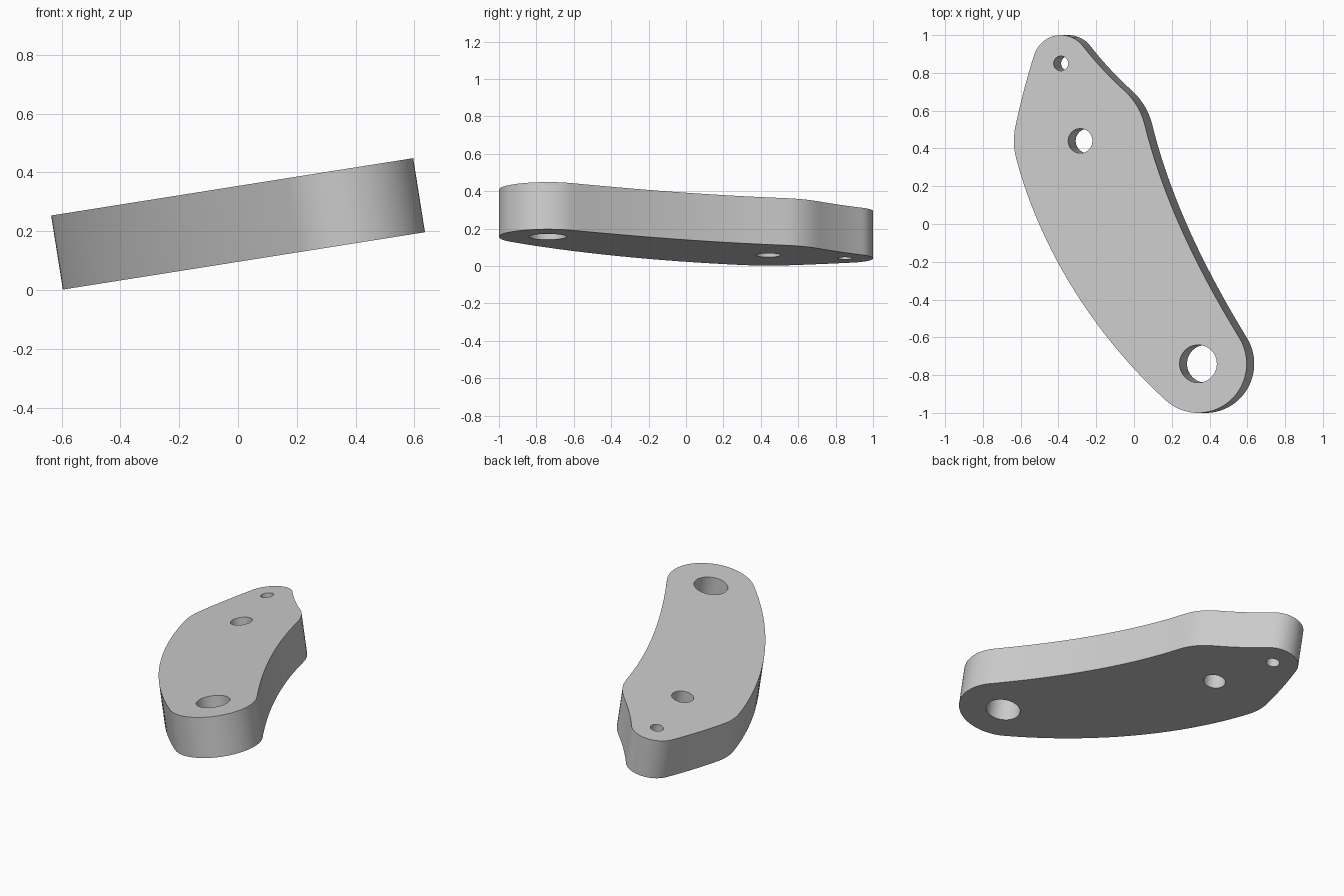
import bpy, bmesh
from math import radians, sin, cos
from mathutils import Vector, Matrix

cube = bpy.data.objects.get("Cube")
if cube:
    bpy.data.objects.remove(cube, do_unlink=True)

THICK = 0.255
# boss: centre, outer radius, hole radius
BIG = (Vector((0.344, -0.74)), 0.26, 0.1)
MID = (Vector((-0.288, 0.44)), 0.356, 0.065)
TIP = (Vector((-0.392, 0.85)), 0.15, 0.039)

steel = bpy.data.materials.new("plain grey")
steel.use_nodes = True
grey = (0.6, 0.6, 0.6, 1)
steel.diffuse_color = grey
steel.node_tree.nodes["Principled BSDF"].inputs["Base Color"].default_value = grey


def rim(boss, degrees):
    a = radians(degrees)
    return boss[0] + boss[1] * Vector((cos(a), sin(a))), Vector((-sin(a), cos(a)))


def arc(boss, start, end):
    n = max(6, round((end - start) / 5))
    return [rim(boss, start + (end - start) * i / n)[0] for i in range(n + 1)]


def blend(boss_a, angle_a, boss_b, angle_b, n=20):
    """Edge leaving one boss and meeting the next, tangent to both."""
    (p, tp), (q, tq) = rim(boss_a, angle_a), rim(boss_b, angle_b)
    reach = (q - p).length / 3
    c, d = p + tp * reach, q - tq * reach
    pts = []
    for i in range(1, n):
        t = i / n
        s = 1 - t
        pts.append(p * s**3 + c * 3 * s * s * t + d * 3 * s * t * t + q * t**3)
    return pts


def add_object(name, bm):
    mesh = bpy.data.meshes.new(name)
    bm.to_mesh(mesh)
    bm.free()
    ob = bpy.data.objects.new(name, mesh)
    bpy.context.collection.objects.link(ob)
    return ob


# Plate outline, counter-clockwise from the large end
outline = arc(BIG, 228, 391.7) + blend(BIG, 391.7, MID, 14)
outline += arc(MID, 14, 48) + blend(MID, 48, TIP, 38)
outline += arc(TIP, 38, 162) + blend(TIP, 162, MID, 168)
outline += arc(MID, 168, 195) + blend(MID, 195, BIG, 228)

# Solid plate with its top at local z = 0
bm = bmesh.new()
low = [bm.verts.new((p.x, p.y, -THICK)) for p in outline]
high = [bm.verts.new((p.x, p.y, 0)) for p in outline]
bm.faces.new(high)
bm.faces.new(low[::-1])
for i in range(len(low)):
    j = (i + 1) % len(low)
    bm.faces.new((low[i], low[j], high[j], high[i]))
plate = add_object("link_plate", bm)
plate.data.materials.append(steel)

# Bore the three through holes
bm = bmesh.new()
for centre, _, hole in (BIG, MID, TIP):
    bmesh.ops.create_cone(bm, cap_ends=True, segments=48, radius1=hole, radius2=hole,
                          depth=1, matrix=Matrix.Translation(centre.to_3d()))
cutter = add_object("hole_cutter", bm)
cutter.hide_render = True
cutter.data.materials.append(steel)
bore = plate.modifiers.new("holes", 'BOOLEAN')
bore.operation = 'DIFFERENCE'
bore.solver = 'EXACT'
bore.object = cutter
bpy.context.view_layer.objects.active = plate
plate.select_set(True)
bpy.ops.object.modifier_apply(modifier="holes")
bpy.data.objects.remove(cutter, do_unlink=True)

# Smooth rounded walls, sharp rims, tilted pose
bpy.ops.object.shade_smooth_by_angle(angle=radians(30))
plate.rotation_euler.y = radians(-9)
plate.location.z = 0.354
